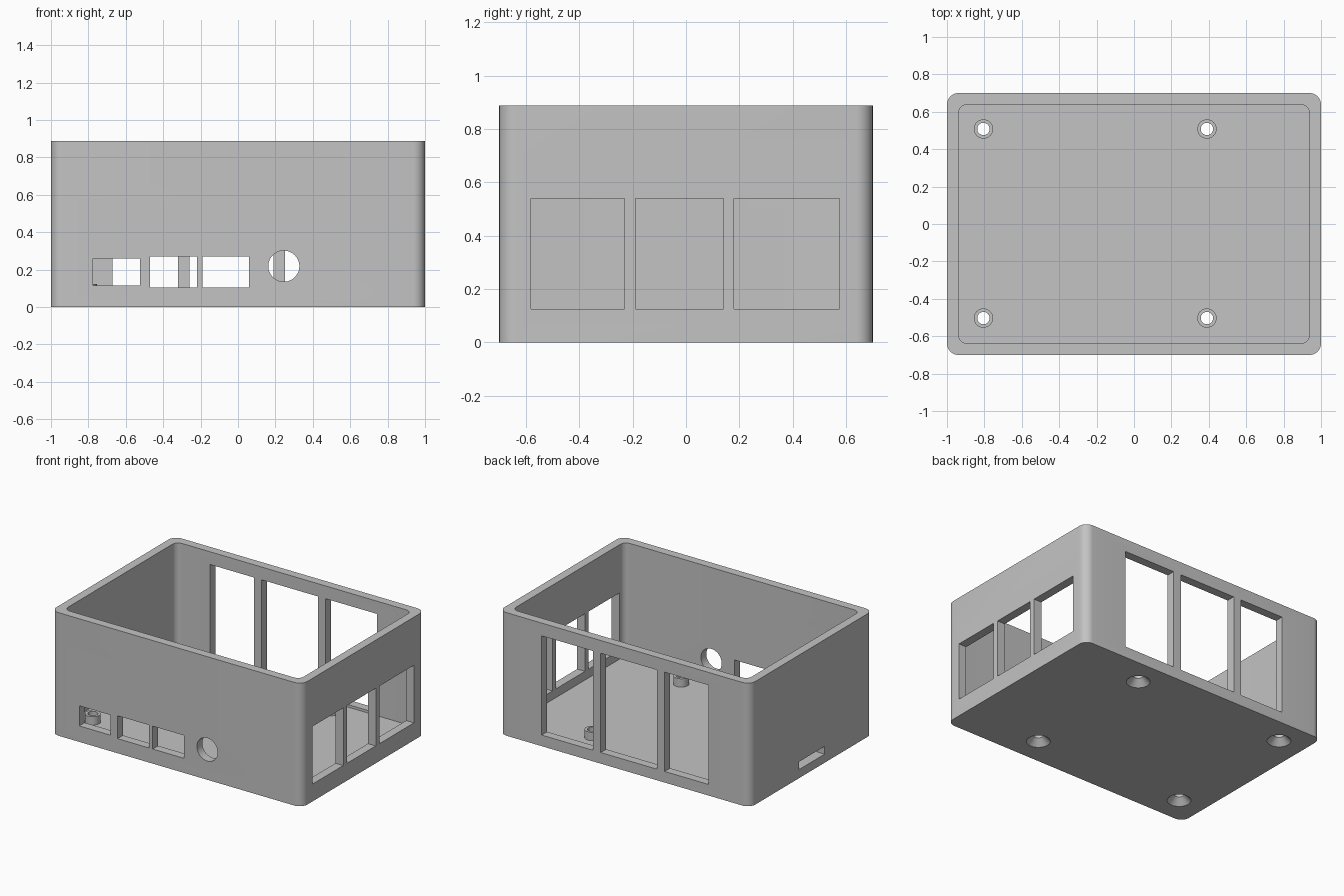
import bpy
import bmesh
import math
from mathutils import Matrix, Vector

cube = bpy.data.objects.get("Cube")
if cube:
    bpy.data.objects.remove(cube, do_unlink=True)

# Overall sizes
HX, HY, HEIGHT = 1.0, 0.7, 0.887
WALL, FLOOR = 0.062, 0.062
CUT = 0.1  # half depth of the wall cutters

grey = bpy.data.materials.new("plain grey")
grey.use_nodes = True
colour = (0.55, 0.55, 0.55, 1)
grey.diffuse_color = colour
grey.node_tree.nodes["Principled BSDF"].inputs["Base Color"].default_value = colour


def make_object(name, bm):
    bmesh.ops.recalc_face_normals(bm, faces=bm.faces)
    mesh = bpy.data.meshes.new(name)
    bm.to_mesh(mesh)
    bm.free()
    mesh.materials.append(grey)
    obj = bpy.data.objects.new(name, mesh)
    bpy.context.collection.objects.link(obj)
    return obj


def add_rings(bm, rings):
    """Skin a stack of equal point loops and cap both ends."""
    loops = [[bm.verts.new(p) for p in ring] for ring in rings]
    n = len(loops[0])
    for low, high in zip(loops, loops[1:]):
        for i in range(n):
            j = (i + 1) % n
            bm.faces.new((low[i], low[j], high[j], high[i]))
    bm.faces.new(loops[0][::-1])
    bm.faces.new(loops[-1])


def rounded_box(name, hx, hy, radius, z0, z1, steps=10):
    outline = []
    for k, (sx, sy) in enumerate([(1, 1), (-1, 1), (-1, -1), (1, -1)]):
        for s in range(steps + 1):
            a = math.pi / 2 * (k + s / steps)
            outline.append((sx * (hx - radius) + radius * math.cos(a),
                            sy * (hy - radius) + radius * math.sin(a)))
    bm = bmesh.new()
    add_rings(bm, [[(x, y, z) for x, y in outline] for z in (z0, z1)])
    return make_object(name, bm)


def add_lathe(bm, centre, profile, sides=32):
    """Turn (radius, z) pairs about a vertical axis."""
    cx, cy = centre
    angles = [2 * math.pi * i / sides for i in range(sides)]
    add_rings(bm, [[(cx + r * math.cos(a), cy + r * math.sin(a), z) for a in angles]
                   for r, z in profile])


def add_block(bm, low, high):
    low, high = Vector(low), Vector(high)
    matrix = Matrix.Translation((low + high) / 2) @ Matrix.Diagonal((*(high - low), 1))
    bmesh.ops.create_cube(bm, size=1, matrix=matrix)


def combine(target, tool, operation):
    mod = target.modifiers.new("combine", 'BOOLEAN')
    mod.operation, mod.solver, mod.object = operation, 'EXACT', tool
    bpy.context.view_layer.update()
    graph = bpy.context.evaluated_depsgraph_get()
    mesh = bpy.data.meshes.new_from_object(target.evaluated_get(graph))
    target.modifiers.clear()
    target.data = mesh
    bpy.data.objects.remove(tool, do_unlink=True)


# Open tray with rounded corners
case = rounded_box("enclosure_shell", HX, HY, 0.062, 0, HEIGHT)
cavity = rounded_box("cavity", HX - WALL, HY - WALL, 0.045, FLOOR, HEIGHT + 0.1)
combine(case, cavity, 'DIFFERENCE')

# Standoffs on the floor
posts = [(x, y) for x in (-0.805, 0.39) for y in (-0.503, 0.508)]
bm = bmesh.new()
for post in posts:
    add_lathe(bm, post, [(0.0515, 0.03), (0.0515, 0.122)])
combine(case, make_object("standoffs", bm), 'UNION')

# Screw holes, countersunk from below
bm = bmesh.new()
for post in posts:
    add_lathe(bm, post, [(0.098, -0.02), (0.033, 0.045), (0.033, 0.2)])
combine(case, make_object("screw_holes", bm), 'DIFFERENCE')

bm = bmesh.new()
# Front port openings
for x0, x1, z0, z1 in [(-0.775, -0.525, 0.115, 0.26),
                       (-0.47, -0.22, 0.105, 0.27),
                       (-0.19, 0.06, 0.105, 0.27)]:
    add_block(bm, (x0, -HY - CUT, z0), (x1, -HY + CUT, z1))
# Front round opening
bmesh.ops.create_cone(bm, cap_ends=True, segments=48, radius1=0.083, radius2=0.083,
                      depth=2 * CUT, matrix=Matrix.Translation((0.245, -HY, 0.218))
                      @ Matrix.Rotation(math.pi / 2, 4, 'X'))
# Tall back windows
for x0, x1 in [(-0.67, -0.32), (-0.26, 0.19), (0.25, 0.66)]:
    add_block(bm, (x0, HY - CUT, 0.08), (x1, HY + CUT, 0.795))
# Windows in the +x side
for y0, y1 in [(-0.58, -0.23), (-0.19, 0.14), (0.18, 0.575)]:
    add_block(bm, (HX - CUT, y0, 0.125), (HX + CUT, y1, 0.54))
# Narrow slot in the -x side, level with the floor
add_block(bm, (-HX - CUT, -0.15, FLOOR), (-HX + CUT, 0.14, 0.118))
combine(case, make_object("wall_openings", bm), 'DIFFERENCE')

# Smooth the curves, keep the edges sharp
bpy.ops.object.select_all(action='DESELECT')
case.select_set(True)
bpy.context.view_layer.objects.active = case
bpy.ops.object.shade_smooth_by_angle(angle=math.radians(30))
